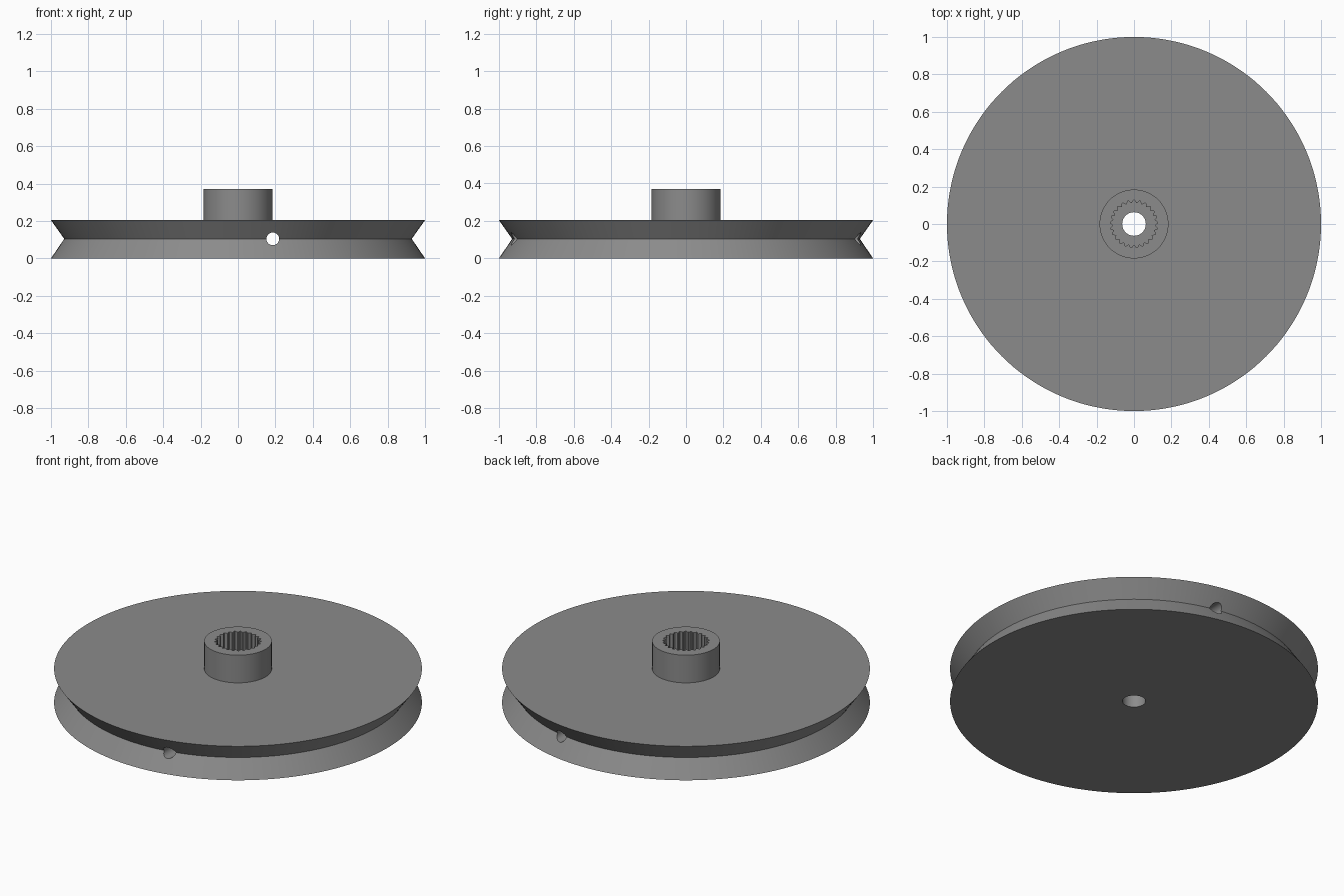
import bpy, bmesh, math

if "Cube" in bpy.data.objects:
    bpy.data.objects.remove(bpy.data.objects["Cube"])

grey = bpy.data.materials.new("mid_grey")
grey.diffuse_color = (0.26, 0.26, 0.26, 1)
grey.use_nodes = True
grey.node_tree.nodes["Principled BSDF"].inputs["Base Color"].default_value = grey.diffuse_color


def make_object(name, bm):
    bmesh.ops.recalc_face_normals(bm, faces=bm.faces)
    mesh = bpy.data.meshes.new(name)
    bm.to_mesh(mesh)
    bm.free()
    obj = bpy.data.objects.new(name, mesh)
    bpy.context.collection.objects.link(obj)
    obj.data.materials.append(grey)
    return obj


def loft(name, rings):
    """Join closed rings of points with quads and cap both ends."""
    bm = bmesh.new()
    loops = [[bm.verts.new(p) for p in ring] for ring in rings]
    n = len(loops[0])
    for a, b in zip(loops, loops[1:]):
        for i in range(n):
            j = (i + 1) % n
            bm.faces.new((a[i], a[j], b[j], b[i]))
    bm.faces.new(loops[0])
    bm.faces.new(loops[-1])
    return make_object(name, bm)


def circle(r, z, n=144):
    return [(r * math.cos(2 * math.pi * i / n), r * math.sin(2 * math.pi * i / n), z)
            for i in range(n)]


def spline_ring(z, teeth=25, inner=0.113, outer=0.127):
    pts = []
    for i in range(teeth * 4):
        r = outer if i % 4 < 2 else inner
        # flanks are wider than the narrow tooth tips and roots
        a = 2 * math.pi * (i // 2 + (0.36 if i % 2 == 0 else 0.64)) / (teeth * 2)
        pts.append((r * math.cos(a), r * math.sin(a), z))
    return pts


# Grooved disc with raised hub
pulley = loft("pulley_wheel", [circle(1.0, 0), circle(0.929, 0.104), circle(1.0, 0.204),
                               circle(0.184, 0.204), circle(0.184, 0.37)])

# Cutters: shaft hole, toothed socket, cord hole running front to back
shaft = loft("shaft_hole_cutter", [circle(0.063, -0.1, 64), circle(0.063, 0.5, 64)])
socket = loft("socket_cutter", [spline_ring(0.2), spline_ring(0.5)])
cord = loft("cord_hole_cutter", [circle(0.034, -1.2, 48), circle(0.034, 1.2, 48)])
cord.rotation_euler.x = math.pi / 2
cord.location = (0.186, 0, 0.104)

bpy.context.view_layer.objects.active = pulley
pulley.select_set(True)
for cutter in (shaft, socket, cord):
    mod = pulley.modifiers.new(cutter.name, "BOOLEAN")
    mod.operation = "DIFFERENCE"
    mod.solver = "EXACT"
    mod.object = cutter
    bpy.ops.object.modifier_apply(modifier=mod.name)
for cutter in (shaft, socket, cord):
    bpy.data.objects.remove(cutter)

bpy.ops.object.shade_smooth_by_angle(angle=math.radians(30))
